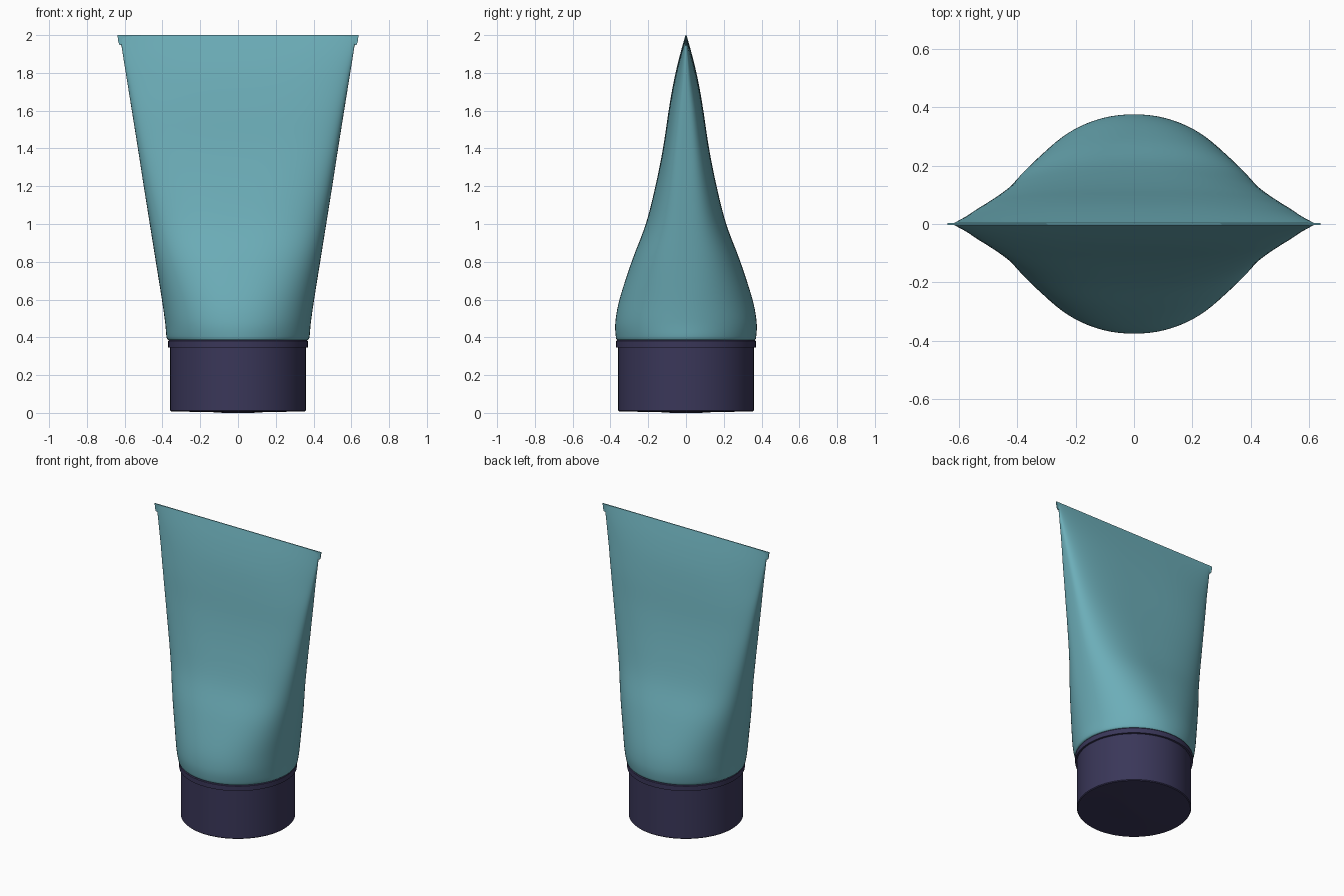
import bpy, bmesh, math

cube = bpy.data.objects.get("Cube")
if cube:
    bpy.data.objects.remove(cube)


def material(name, rgb):
    m = bpy.data.materials.new(name)
    m.use_nodes = True
    m.diffuse_color = (*rgb, 1)
    m.node_tree.nodes["Principled BSDF"].inputs["Base Color"].default_value = (*rgb, 1)
    return m


teal = material("teal plastic", (0.15, 0.42, 0.48))
navy = material("dark navy plastic", (0.042, 0.038, 0.10))


def finish(bm, name, mat, angle):
    bmesh.ops.recalc_face_normals(bm, faces=bm.faces)
    mesh = bpy.data.meshes.new(name)
    bm.to_mesh(mesh)
    bm.free()
    mesh.materials.append(mat)
    ob = bpy.data.objects.new(name, mesh)
    bpy.context.collection.objects.link(ob)
    bpy.ops.object.select_all(action="DESELECT")
    ob.select_set(True)
    bpy.context.view_layer.objects.active = ob
    bpy.ops.object.shade_smooth_by_angle(angle=math.radians(angle))
    return ob


def loft(rows, name, mat, angle, sides=96):
    """Stack superellipse rings given as (z, half width, half depth, exponent)."""
    bm = bmesh.new()
    rings = []
    for z, w, d, n in rows:
        ring = []
        for i in range(sides):
            a = math.tau * i / sides
            c, s = math.cos(a), math.sin(a)
            x = math.copysign(abs(c) ** (2 / n), c) * w
            y = math.copysign(abs(s) ** (2 / n), s) * d
            ring.append(bm.verts.new((x, y, z)))
        rings.append(ring)
    for a, b in zip(rings, rings[1:]):
        for i in range(sides):
            j = (i + 1) % sides
            bm.faces.new((a[i], a[j], b[j], b[i]))
    bm.faces.new(rings[0])
    bm.faces.new(rings[-1])
    return finish(bm, name, mat, angle)


def smooth_rows(keys, steps=5):
    """Catmull-Rom interpolation between key rows."""
    out = []
    for i in range(len(keys) - 1):
        p = [keys[max(0, min(len(keys) - 1, i + k))] for k in (-1, 0, 1, 2)]
        for s in range(steps):
            t = s / steps
            out.append([b + t / 2 * (c - a + t * (2 * a - 5 * b + 4 * c - d
                        + t * (3 * (b - c) + d - a))) for a, b, c, d in zip(*p)])
    return out + [keys[-1]]


# Squeezable body: round at the collar, flattening to the crimped end
body_keys = [
    (0.385, 0.366, 0.362, 2), (0.40, 0.378, 0.371, 2), (0.48, 0.386, 0.374, 2.1),
    (0.60, 0.403, 0.352, 2.2), (0.80, 0.435, 0.288, 2.5), (1.00, 0.467, 0.213, 2.8),
    (1.20, 0.499, 0.162, 3.1), (1.40, 0.530, 0.122, 3.4), (1.60, 0.562, 0.092, 3.3),
    (1.75, 0.586, 0.066, 3), (1.88, 0.607, 0.036, 3), (2.00, 0.625, 0.003, 3),
]
loft(smooth_rows(body_keys), "tube_body", teal, 60)

# Thin crimped seam sticking out at both sides of the flat end
edge = [(0.572, 1.68), (0.609, 1.90), (0.616, 1.945), (0.629, 1.95),
        (0.634, 1.965), (0.638, 2.0)]
outline = edge + [(-x, z) for x, z in reversed(edge)]
bm = bmesh.new()
face = bm.faces.new([bm.verts.new((x, -0.003, z)) for x, z in outline])
ext = bmesh.ops.extrude_face_region(bm, geom=[face])
for v in ext["geom"]:
    if isinstance(v, bmesh.types.BMVert):
        v.co.y = 0.003
finish(bm, "crimp_seam", teal, 30)

# Screw cap with a slightly wider collar under the tube
cap_profile = [(0.000, 0.08), (0.003, 0.11), (0.008, 0.354), (0.013, 0.359),
               (0.345, 0.359), (0.347, 0.370), (0.380, 0.370), (0.385, 0.366)]
loft([(z, r, r, 2) for z, r in cap_profile], "cap", navy, 30)
